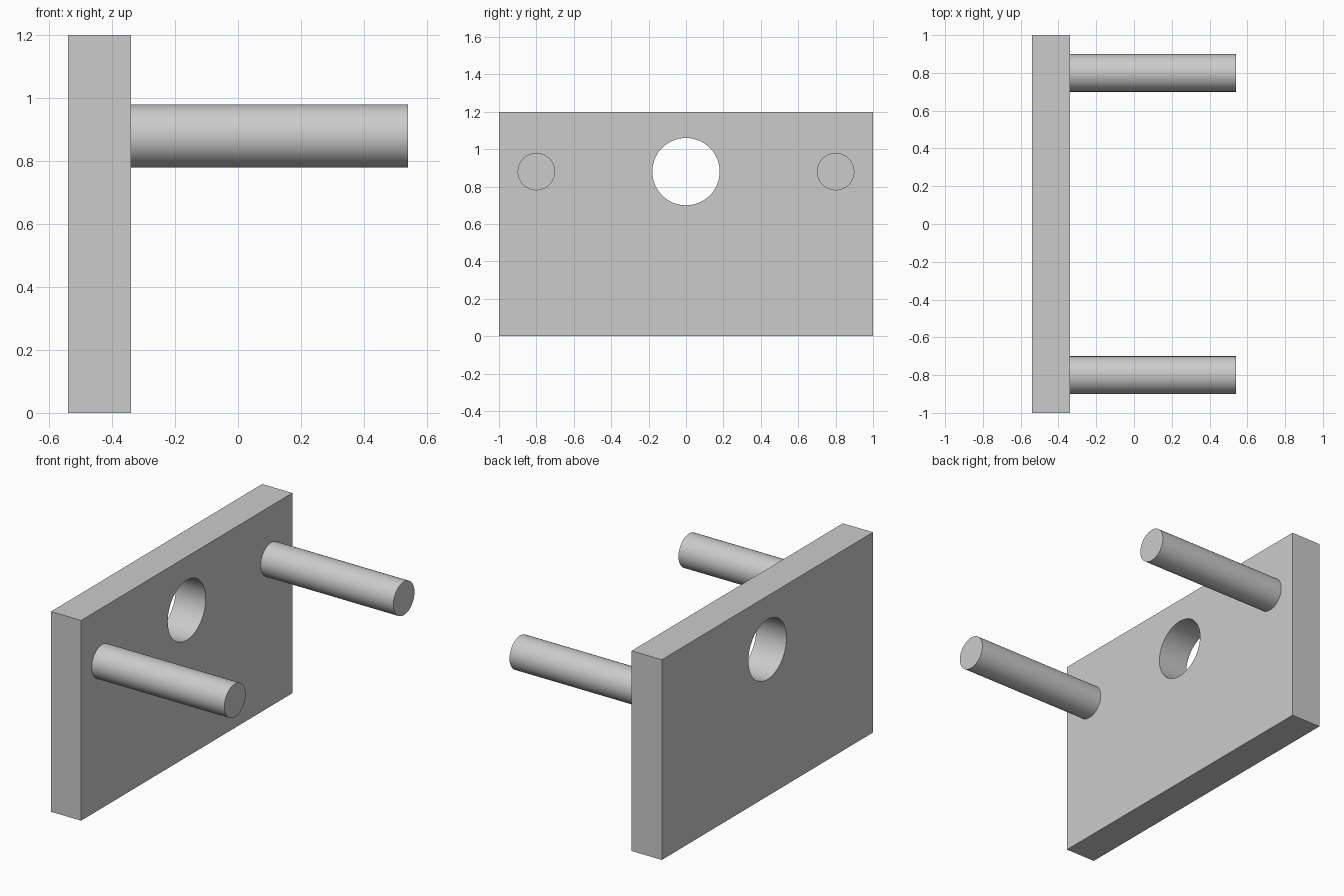
import bpy
from math import pi

cube = bpy.data.objects.get("Cube")
if cube:
    bpy.data.objects.remove(cube, do_unlink=True)

# Single grey material
grey = bpy.data.materials.new("light grey")
grey.use_nodes = True
colour = (0.6, 0.6, 0.6, 1)
grey.diffuse_color = colour
grey.node_tree.nodes["Principled BSDF"].inputs["Base Color"].default_value = colour

BACK, FACE, TIP = -0.54, -0.34, 0.54
AXIS_Z = 0.88


def rod(name, radius, x0, x1, y):
    """Round bar running along x at the shared axis height."""
    bpy.ops.mesh.primitive_cylinder_add(
        vertices=64, radius=radius, depth=x1 - x0,
        location=((x0 + x1) / 2, y, AXIS_Z), rotation=(0, pi / 2, 0))
    obj = bpy.context.object
    obj.name = name
    obj.data.materials.append(grey)
    bpy.ops.object.shade_smooth_by_angle()
    return obj


# Pegs
rod("left_back_peg", 0.1, FACE, TIP, 0.8)
rod("front_peg", 0.1, FACE, TIP, -0.8)

# Cutter for the round hole
cutter = rod("hole_cutter", 0.18, BACK - 0.1, FACE + 0.1, 0)
cutter.hide_render = True

# Upright plate with the through hole
bpy.ops.mesh.primitive_cube_add(size=1, location=((BACK + FACE) / 2, 0, 0.6))
plate = bpy.context.object
plate.name = "plate"
plate.scale = (FACE - BACK, 2, 1.2)
bpy.ops.object.transform_apply(location=False, rotation=False, scale=True)
plate.data.materials.append(grey)
hole = plate.modifiers.new("hole", 'BOOLEAN')
hole.operation = 'DIFFERENCE'
hole.solver = 'EXACT'
hole.object = cutter
bpy.ops.object.modifier_apply(modifier=hole.name)
bpy.data.objects.remove(cutter, do_unlink=True)
bpy.ops.object.shade_smooth_by_angle()
